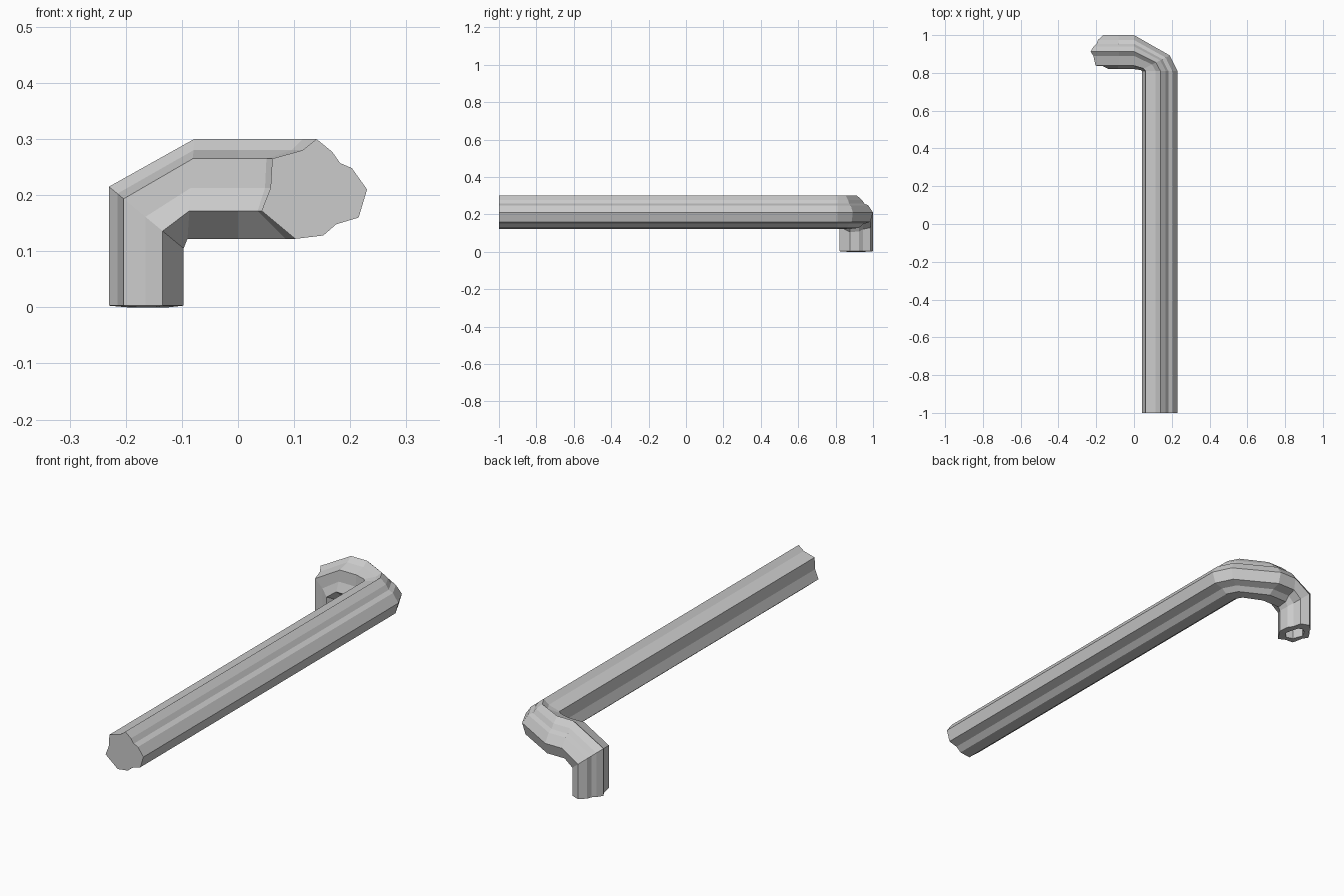
import bpy, bmesh

if "Cube" in bpy.data.objects:
    bpy.data.objects.remove(bpy.data.objects["Cube"])

# Lobed outer cross-section and rough bore, as (x, z) at the open front end
OUTER = [(0.14, 0.30), (0.168, 0.277), (0.182, 0.257), (0.203, 0.248),
         (0.23, 0.21), (0.215, 0.16), (0.175, 0.148), (0.152, 0.128),
         (0.102, 0.122), (0.042, 0.172), (0.058, 0.213), (0.061, 0.265),
         (0.115, 0.28)]
BORE = [(0.14, 0.256), (0.152, 0.244), (0.17, 0.238), (0.187, 0.205),
        (0.178, 0.18), (0.148, 0.168), (0.11, 0.158), (0.083, 0.19),
        (0.092, 0.232)]


def rings(x, z, end_z):
    """Stations of one profile point along the straight run, side bend and down elbow."""
    u = (x - 0.042) / 0.188
    v = (z - 0.122) / 0.178
    y = 0.82 + 0.18 * u
    leg_x = -0.097 - 0.133 * v
    return [(x, -1.0, z), (x, 0.81, z),
            (0.035 + 0.155 * u, 0.815 + 0.077 * u, z),
            (0.0, y, z),
            (-0.09 + 0.012 * v, y, z),
            (leg_x, y, 0.105 + 0.11 * v),
            (leg_x, y, end_z)]


def add_tube(bm, profile, end_z):
    """Skin the profile through all stations; return the edges of both open ends."""
    cols = [[bm.verts.new(p) for p in rings(x, z, end_z)] for x, z in profile]
    n = len(cols)
    for i in range(n):
        a, b = cols[i], cols[(i + 1) % n]
        for k in range(len(a) - 1):
            bm.faces.new((a[k], b[k], b[k + 1], a[k + 1]))
    return [[bm.edges.get((cols[i][k], cols[(i + 1) % n][k])) for i in range(n)]
            for k in (0, -1)]


# Bent hollow pipe: outer skin, bore, and rims joining them
bm = bmesh.new()
outer_ends = add_tube(bm, OUTER, 0.003)
bore_ends = add_tube(bm, BORE, 0.0)
for outer, bore in zip(outer_ends, bore_ends):
    bmesh.ops.bridge_loops(bm, edges=outer + bore)
bmesh.ops.recalc_face_normals(bm, faces=bm.faces[:])

mesh = bpy.data.meshes.new("bent_pipe")
bm.to_mesh(mesh)
bm.free()
bpy.context.collection.objects.link(bpy.data.objects.new("bent_pipe", mesh))
